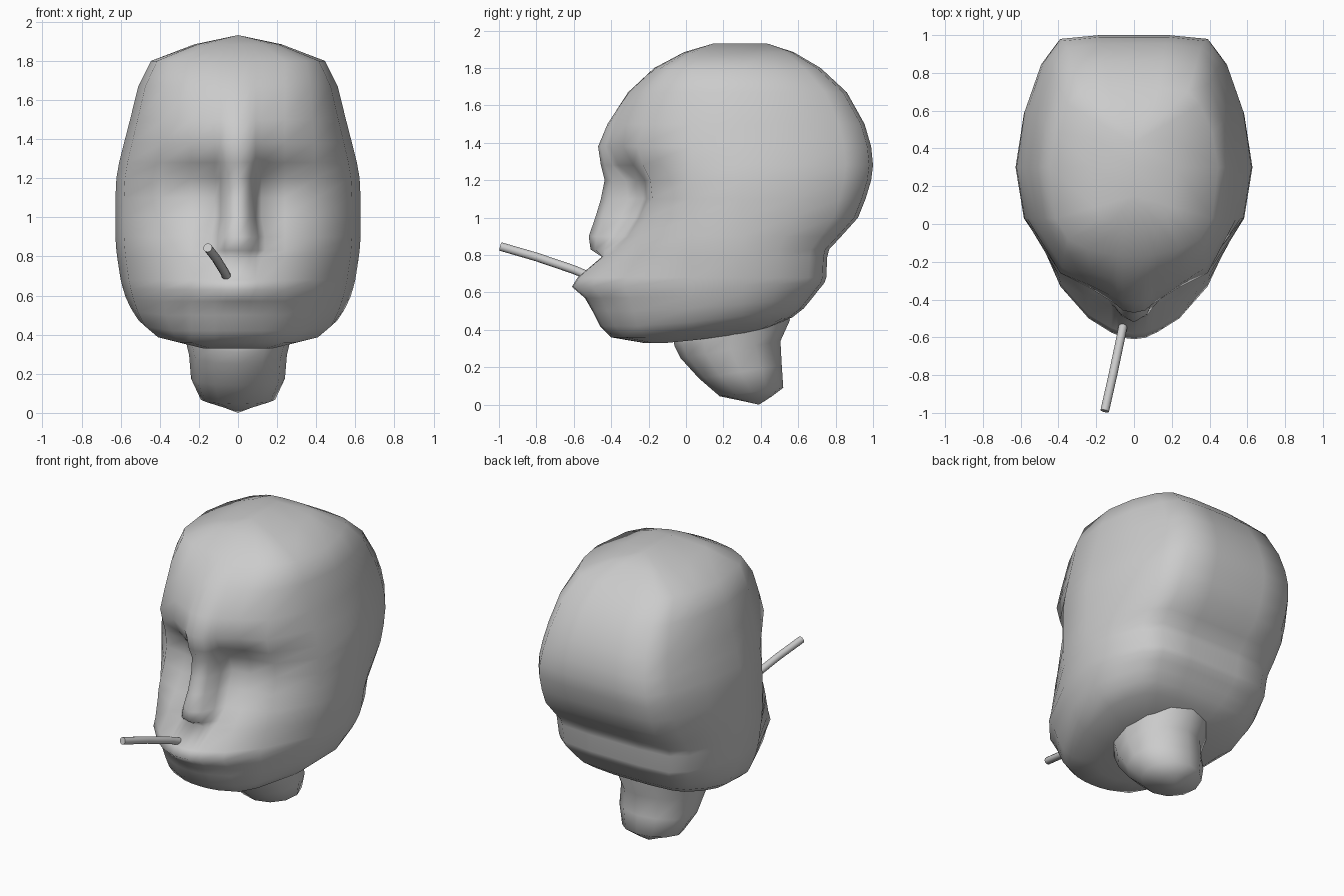
import bpy, bmesh, math
from mathutils import Vector

if "Cube" in bpy.data.objects:
    bpy.data.objects.remove(bpy.data.objects["Cube"])


def loft(name, rings, tip=None):
    """Skin closed rings of equal length, close both ends, shade smooth."""
    bm = bmesh.new()
    rows = [[bm.verts.new(p) for p in r] for r in rings]
    n = len(rows[0])
    for a, b in zip(rows, rows[1:]):
        for i in range(n):
            j = (i + 1) % n
            bm.faces.new((a[i], a[j], b[j], b[i]))
    bm.faces.new(rows[0])
    if tip:
        t = bm.verts.new(tip)
        for i in range(n):
            bm.faces.new((rows[-1][i], rows[-1][(i + 1) % n], t))
    bmesh.ops.remove_doubles(bm, verts=bm.verts, dist=0.0005)
    bmesh.ops.recalc_face_normals(bm, faces=bm.faces)
    me = bpy.data.meshes.new(name)
    bm.to_mesh(me)
    bm.free()
    for p in me.polygons:
        p.use_smooth = True
    ob = bpy.data.objects.new(name, me)
    bpy.context.collection.objects.link(ob)
    return ob


# Head levels: z, centre front y, y beside nose, eye/cheek y, cheek corner x, y, half width, back y
LEVELS = [
    (0.36, -.40, -.385, -.33, .30, -.22, .44, .57),
    (0.42, -.46, -.44, -.38, .34, -.26, .51, .63),
    (0.50, -.50, -.48, -.42, .37, -.28, .55, .675),
    (0.57, -.54, -.52, -.45, .38, -.30, .575, .71),
    (0.63, -.61, -.575, -.50, .39, -.33, .59, .74),
    (0.68, -.58, -.55, -.48, .39, -.31, .60, .75),
    (0.79, -.45, -.43, -.39, .40, -.27, .617, .755),
    (0.83, -.51, -.40, -.37, .41, -.25, .622, .765),
    (0.90, -.52, -.33, -.31, .41, -.23, .627, .83),
    (1.00, -.485, -.27, -.25, .40, -.20, .627, .92),
    (1.10, -.455, -.23, -.21, .40, -.18, .627, .96),
    (1.20, -.435, -.26, -.22, .40, -.19, .622, .99),
    (1.28, -.455, -.36, -.28, .39, -.23, .608, 1.0),
    (1.38, -.47, -.41, -.335, .39, -.26, .583, .99),
    (1.50, -.42, -.38, -.32, .38, -.23, .552, .955),
    (1.67, -.31, -.29, -.25, .37, -.17, .51, .86),
    (1.80, -.17, -.16, -.135, .35, -.08, .445, .72),
]


def head_ring(z, c, m, f, xc, yc, w, b):
    d = b - .3
    s = 1.15 if .8 < z < .95 else 1  # nostrils flare
    half = [(0, c), (.06 * s, c + .22 * (m - c)), (.09 * s, c + .65 * (m - c)), (.12 * s, m),
            (.24, f), (xc, yc), (w * .93, .03), (w, .3), (w * .93, .3 + .43 * d),
            (w * .79, .3 + .79 * d), (w * .64, b - .02), (w * .3, b), (0, b)]
    full = half + [(-x, y) for x, y in half[-2:0:-1]]
    k = max(0, .15 * (.68 - z) / .32)  # the jaw line rises toward the back
    return [Vector((x, y, z + k * max(0, y + .15))) for x, y in full]


rings = [head_ring(*row) for row in LEVELS]
# Underside of the jaw
under = [Vector((p.x * .6, .1 + (p.y - .1) * .65, .33 + (p.z - .36) * .6)) for p in rings[0]]
rim = rings[-1]


# Ridged crown
def crown(t, z):
    return [Vector((p.x * (1 - t), p.y + t * (min(max(p.y, .15), .43) - p.y), z)) for p in rim]


loft("head", [under] + rings + [crown(.5, 1.885), crown(1, 1.932)])

# Neck stump: half width, front y, front z, back y, back z
NECK = [(.28, -.08, .40, .55, .54), (.27, -.06, .31, .555, .45), (.25, -.03, .25, .505, .34),
        (.24, .07, .14, .512, .21), (.19, .18, .045, .52, .09), (.08, .30, .02, .46, .045)]
neck = []
for w, y0, z0, y1, z1 in NECK:
    ring = []
    for i in range(12):
        a = math.tau * i / 12
        t = .5 + .5 * math.cos(a)
        ring.append((w * math.sin(a), y0 + t * (y1 - y0), z0 + t * (z1 - z0)))
    neck.append(ring)
loft("neck", neck, tip=(0, .39, 0))

# Slightly bent stick held in the lips
path = [Vector(p) for p in ((-.05, -.50, .68), (-.07, -.60, .722), (-.112, -.80, .79), (-.155, -.99, .845))]
stick = []
for i, p in enumerate(path):
    t = path[min(i + 1, 3)] - path[max(i - 1, 0)]
    q = t.to_track_quat('Z', 'Y')
    stick.append([p + q @ Vector((.023 * math.cos(math.tau * j / 12), .023 * math.sin(math.tau * j / 12), 0))
                  for j in range(12)])
ob = loft("mouth_stick", stick, tip=path[-1])
bpy.context.view_layer.objects.active = ob
ob.select_set(True)
bpy.ops.object.shade_smooth_by_angle(angle=math.radians(40))
